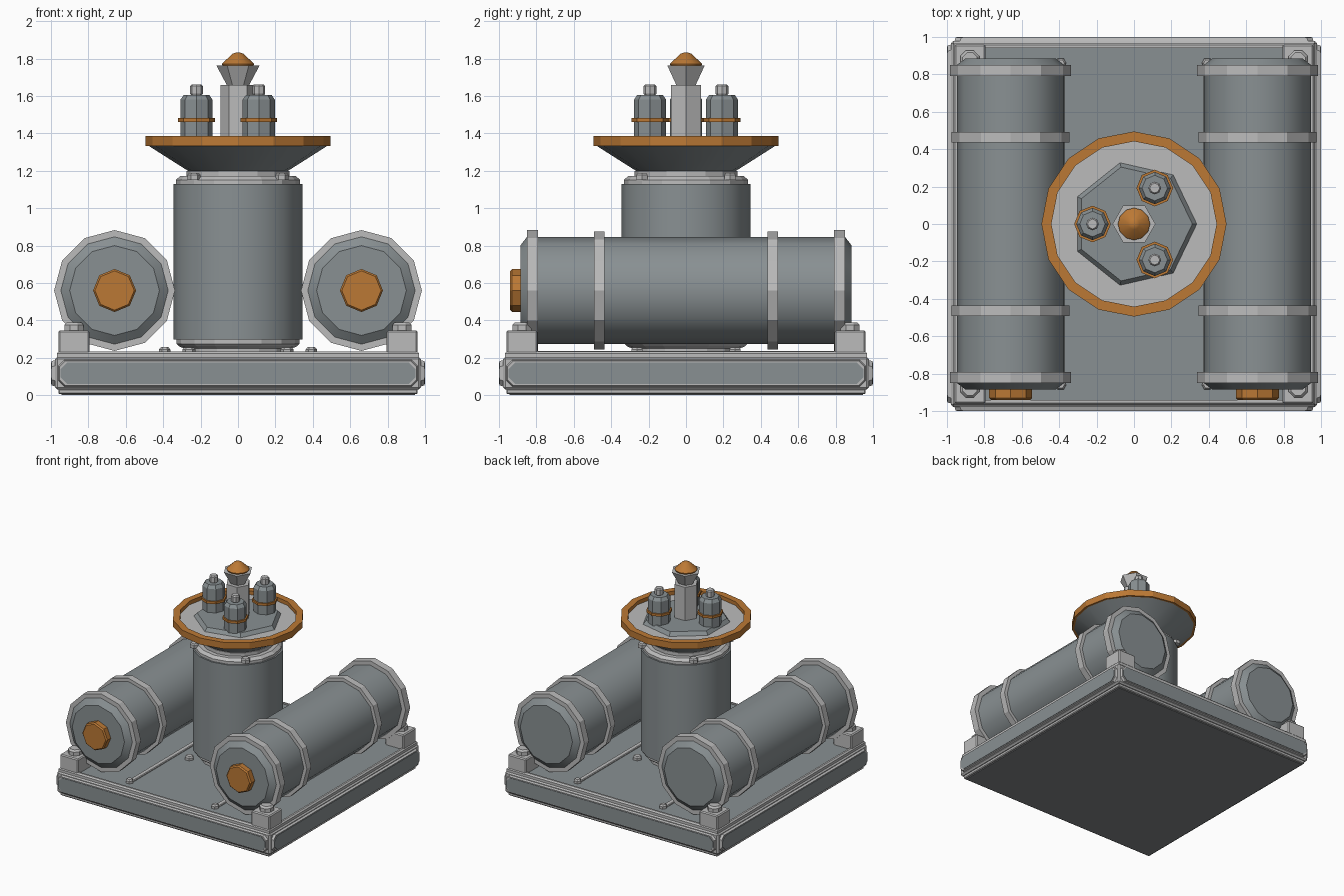
import bpy, bmesh, math
from mathutils import Matrix, Vector

if "Cube" in bpy.data.objects:
    bpy.data.objects.remove(bpy.data.objects["Cube"])


def material(name, rgb):
    m = bpy.data.materials.new(name)
    m.diffuse_color = (*rgb, 1)
    m.use_nodes = True
    m.node_tree.nodes["Principled BSDF"].inputs["Base Color"].default_value = m.diffuse_color
    return m


DARK = material("steel_grey", (0.25, 0.28, 0.29))
LIGHT = material("light_grey", (0.50, 0.50, 0.50))
ORANGE = material("burnt_orange", (0.50, 0.19, 0.035))
UNDER = material("underside_grey", (0.23, 0.24, 0.25))


def finish(name, bm, mat, smooth=False, matrix=None):
    if matrix:
        bm.transform(matrix)
    bmesh.ops.recalc_face_normals(bm, faces=bm.faces)
    me = bpy.data.meshes.new(name)
    bm.to_mesh(me)
    bm.free()
    me.materials.append(mat)
    ob = bpy.data.objects.new(name, me)
    bpy.context.collection.objects.link(ob)
    if smooth:
        bpy.ops.object.select_all(action='DESELECT')
        ob.select_set(True)
        bpy.context.view_layer.objects.active = ob
        bpy.ops.object.shade_smooth_by_angle(angle=math.radians(32))
    return ob


def lathe(name, profile, n, mat, at=(0, 0, 0), smooth=False, along_y=False, turn=0.0, closed=False):
    """Turn (radius, height) points around an n-sided axis."""
    bm = bmesh.new()
    rings = []
    for r, h in profile:
        rings.append([bm.verts.new((r * math.cos(turn + math.tau * i / n),
                                    r * math.sin(turn + math.tau * i / n), h)) for i in range(n)])
    pairs = list(zip(rings, rings[1:]))
    if closed:
        pairs.append((rings[-1], rings[0]))
    else:
        bm.faces.new(rings[0])
        bm.faces.new(rings[-1])
    for a, b in pairs:
        for i in range(n):
            j = (i + 1) % n
            bm.faces.new((a[i], a[j], b[j], b[i]))
    m = Matrix.Translation(at)
    if along_y:
        m = m @ Matrix.Rotation(-math.pi / 2, 4, 'X')
    return finish(name, bm, mat, smooth, m)


def box(name, lo, hi, mat, bevel=0.0):
    bm = bmesh.new()
    bmesh.ops.create_cube(bm, size=1)
    lo, hi = Vector(lo), Vector(hi)
    for v in bm.verts:
        v.co = Vector([(lo[k] + hi[k]) / 2 + v.co[k] * (hi[k] - lo[k]) for k in range(3)])
    if bevel:
        bmesh.ops.bevel(bm, geom=bm.edges[:], offset=bevel, segments=1, affect='EDGES')
    return finish(name, bm, mat)


def side_panel(name, half, z0, z1, cut, inner, outer, taper, mat, turn):
    """Long panel with clipped corners, facing outward from the base."""
    bm = bmesh.new()

    def loop(y, s):
        h, a, b = half - s, z0 + s, z1 - s
        pts = [(-h, a + cut), (-h + cut, a), (h - cut, a), (h, a + cut),
               (h, b - cut), (h - cut, b), (-h + cut, b), (-h, b - cut)]
        return [bm.verts.new((x, -y, z)) for x, z in pts]
    a, b = loop(inner, 0), loop(outer, taper)
    bm.faces.new(a)
    bm.faces.new(b)
    for i in range(8):
        j = (i + 1) % 8
        bm.faces.new((a[i], a[j], b[j], b[i]))
    finish(name, bm, mat, matrix=Matrix.Rotation(turn, 4, 'Z'))


# Base: bottom plate, body, deck and raised rim
box("base_underside", (-0.945, -0.945, 0), (0.945, 0.945, 0.02), UNDER)
box("base_lower_lip", (-0.96, -0.96, 0.006), (0.96, 0.96, 0.035), LIGHT, 0.006)
box("base_body", (-0.978, -0.978, 0.03), (0.978, 0.978, 0.205), LIGHT, 0.012)
box("deck", (-0.945, -0.945, 0.19), (0.945, 0.945, 0.225), DARK)
q = math.sqrt(2)
lathe("deck_rim", [(0.968 * q, 0.2), (0.968 * q, 0.224), (0.957 * q, 0.235),
                   (0.942 * q, 0.235), (0.942 * q, 0.2)], 4, LIGHT, turn=math.pi / 4, closed=True)

# Side panels
for k in range(4):
    side_panel("side_frame", 0.962, 0.045, 0.19, 0.03, 0.97, 0.996, 0.008, LIGHT, k * math.pi / 2)
    side_panel("side_inset", 0.948, 0.06, 0.176, 0.035, 0.99, 1.0, 0.0, DARK, k * math.pi / 2)

# Corner blocks with caps
for sx in (-1, 1):
    for sy in (-1, 1):
        cx, cy = sx * 0.877, sy * 0.877
        box("corner_block", (cx - 0.084, cy - 0.084, 0.215), (cx + 0.084, cy + 0.084, 0.345), LIGHT, 0.008)
        lathe("corner_cap", [(0.055, 0.34), (0.055, 0.375), (0.042, 0.39)], 8, LIGHT, (cx, cy, 0), turn=math.pi / 8)
        # Bolts around the column foot and collar
        lathe("foot_bolt", [(0.035, 0.22), (0.035, 0.245), (0.025, 0.256)], 6, LIGHT, (sx * 0.262, sy * 0.262, 0))
        lathe("collar_bolt", [(0.035, 1.15), (0.035, 1.178), (0.026, 1.187)], 6, LIGHT, (sx * 0.235, sy * 0.235, 0))
        # Rail end stops
        lathe("rail_bolt", [(0.03, 0.22), (0.03, 0.245), (0.02, 0.257)], 6, LIGHT, (sx * 0.392, sy * 0.86, 0))

# Side tanks with bands and front valve
for s in (-1, 1):
    c = (s * 0.66, 0, 0.56)
    lathe("tank", [(0.24, -0.886), (0.287, -0.85), (0.287, 0.85), (0.24, 0.886)], 12, DARK, c, True, True)
    for y, w, r in ((-0.82, 0.03, 0.323), (-0.463, 0.028, 0.315), (0.463, 0.028, 0.315), (0.82, 0.03, 0.323)):
        lathe("tank_band", [(r, y - w), (r, y + w), (0.27, y + w), (0.27, y - w)], 12, LIGHT, c,
              along_y=True, closed=True)
    lathe("tank_valve", [(0.105, -0.94), (0.115, -0.93), (0.115, -0.87)], 8, ORANGE, c, along_y=True)
    box("floor_rail", (s * 0.392 - 0.02, -0.88, 0.21), (s * 0.392 + 0.02, 0.88, 0.236), LIGHT, 0.005)

# Central column
lathe("column_foot", [(0.29, 0.22), (0.29, 0.25), (0.315, 0.262), (0.33, 0.275), (0.33, 0.31)], 16, LIGHT)
lathe("column", [(0.345, 0.298), (0.345, 1.13)], 16, DARK, smooth=True)
lathe("column_collar", [(0.332, 1.12), (0.332, 1.152), (0.308, 1.172), (0.275, 1.172), (0.275, 1.2)], 16, LIGHT)

# Dish, rim and deck plate
lathe("dish_cone", [(0.26, 1.195), (0.482, 1.336)], 16, DARK, smooth=True)
lathe("dish_floor", [(0.45, 1.33), (0.45, 1.355)], 16, LIGHT)
lathe("dish_rim", [(0.495, 1.332), (0.495, 1.386), (0.442, 1.386), (0.442, 1.332)], 16, ORANGE, closed=True)
lathe("dish_plate", [(0.34, 1.35), (0.312, 1.384)], 7, DARK)

# Mast with flared head and tip
lathe("mast", [(0.094, 1.37), (0.094, 1.66)], 6, LIGHT)
lathe("mast_head", [(0.058, 1.655), (0.115, 1.762)], 6, LIGHT)
lathe("mast_tip", [(0.08, 1.755), (0.086, 1.772), (0.03, 1.825), (0.012, 1.832)], 12, ORANGE, smooth=True)

# Three canisters around the mast
for k in range(3):
    a = math.pi / 3 + k * math.tau / 3
    p = (0.222 * math.cos(a), 0.222 * math.sin(a), 0)
    lathe("canister", [(0.086, 1.375), (0.086, 1.58), (0.068, 1.606)], 8, DARK, p, True)
    lathe("canister_band", [(0.098, 1.462), (0.098, 1.482), (0.08, 1.482), (0.08, 1.462)], 8, ORANGE, p, closed=True)
    lathe("canister_cap", [(0.026, 1.6), (0.034, 1.612), (0.034, 1.652), (0.026, 1.662)], 8, LIGHT, p)
